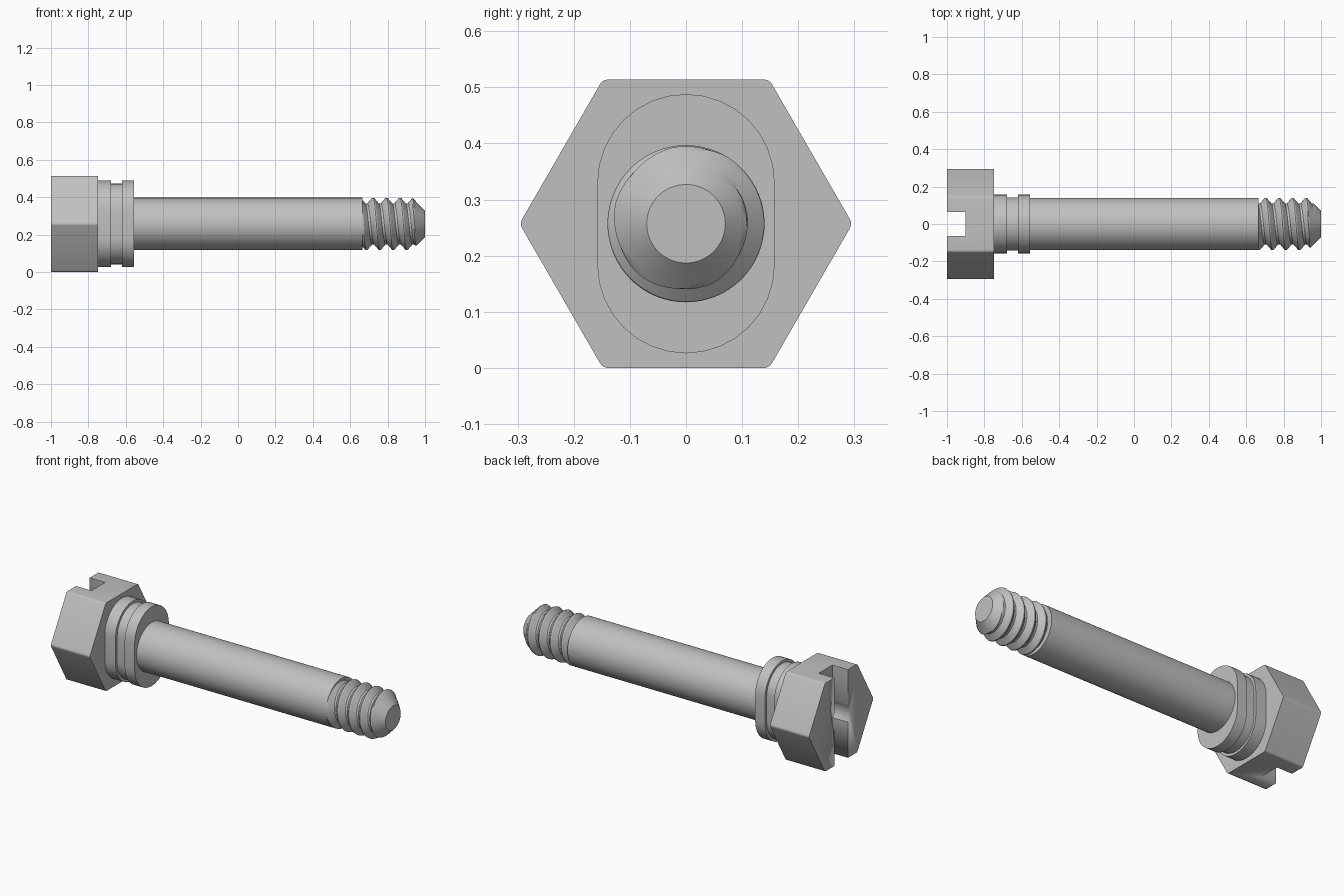
import bpy
import bmesh
from math import sin, cos, pi, radians, tau

cube = bpy.data.objects.get("Cube")
if cube:
    bpy.data.objects.remove(cube, do_unlink=True)

AXIS_Z = 0.257      # height of the bolt's axis
SHAFT_R = 0.14
SHAFT_END = 0.666

steel = bpy.data.materials.new("grey_steel")
steel.use_nodes = True
steel.diffuse_color = (0.53, 0.53, 0.53, 1)
steel.node_tree.nodes["Principled BSDF"].inputs["Base Color"].default_value = (0.53, 0.53, 0.53, 1)


def finish(name, bm, angle=30):
    """Turn a bmesh into a shaded steel object lying on the axis."""
    bmesh.ops.recalc_face_normals(bm, faces=bm.faces)
    mesh = bpy.data.meshes.new(name)
    bm.to_mesh(mesh)
    bm.free()
    mesh.materials.append(steel)
    obj = bpy.data.objects.new(name, mesh)
    obj.location.z = AXIS_Z
    bpy.context.collection.objects.link(obj)
    shade(obj, angle)
    return obj


def shade(obj, angle=30):
    bpy.ops.object.select_all(action='DESELECT')
    obj.select_set(True)
    bpy.context.view_layer.objects.active = obj
    bpy.ops.object.shade_smooth_by_angle(angle=radians(angle))


def prism(outline, x0, x1):
    """Extrude a (y, z) outline along x."""
    bm = bmesh.new()
    face = bm.faces.new([bm.verts.new((x0, y, z)) for y, z in outline])
    new = bmesh.ops.extrude_face_region(bm, geom=[face])["geom"]
    verts = [v for v in new if isinstance(v, bmesh.types.BMVert)]
    bmesh.ops.translate(bm, verts=verts, vec=(x1 - x0, 0, 0))
    return bm


def circle(r, n):
    return [(r * cos(tau * i / n), r * sin(tau * i / n)) for i in range(n)]


def stadium(r, half_straight, n=16):
    """Upright slot shape: two half circles joined by straight sides."""
    pts = []
    for start, lift in ((0, half_straight), (pi, -half_straight)):
        for i in range(n + 1):
            a = start + pi * i / n
            pts.append((r * cos(a), r * sin(a) + lift))
    return pts


# Hexagonal head with softened long edges
bm = prism(circle(AXIS_Z / cos(pi / 6), 6), -1, -0.748)
long_edges = [e for e in bm.edges if abs(e.verts[0].co.x - e.verts[1].co.x) > 0.1]
bmesh.ops.bevel(bm, geom=long_edges, offset=0.009, offset_type='OFFSET',
                segments=4, profile=0.5, affect='EDGES')
head = finish("hex_head", bm)

# Screwdriver slot and centre bore cut into the head
slot_outline = [(-0.063, -0.4), (0.063, -0.4), (0.063, 0.4), (-0.063, 0.4)]
cutters = [finish("slot_cutter", prism(slot_outline, -1.1, -0.9)),
           finish("bore_cutter", prism(circle(0.08, 48), -1.1, -0.82))]
for cutter in cutters:
    cutter.hide_render = True
    mod = head.modifiers.new("cut", 'BOOLEAN')
    mod.operation = 'DIFFERENCE'
    mod.solver = 'EXACT'
    mod.object = cutter
    bpy.context.view_layer.objects.active = head
    bpy.ops.object.modifier_move_to_index(modifier=mod.name, index=0)
    bpy.ops.object.modifier_apply(modifier=mod.name)
    bpy.data.objects.remove(cutter, do_unlink=True)

# Flat-sided collar: two flanges with a groove between them
for name, r, x0, x1 in (("inner_flange", 0.158, -0.748, -0.679),
                        ("collar_groove", 0.143, -0.679, -0.62),
                        ("outer_flange", 0.158, -0.62, -0.556)):
    finish(name, prism(stadium(r, 0.073), x0, x1))

# Plain shaft
finish("shaft", prism(circle(SHAFT_R, 64), -0.556, SHAFT_END))

# Threaded tip: rows follow the helix and are clipped at both ends
PITCH, DEPTH, CREST_X = 0.072, 0.031, 0.722
STEPS, SIDES = 12, 64


def thread_radius(x, a):
    phase = ((x - CREST_X) / PITCH - (a - pi / 2) / tau) % 1
    off_crest = min(phase, 1 - phase) * 2
    cut = min(max((off_crest - 0.12) / 0.73, 0), 1)
    return min(SHAFT_R - DEPTH * cut, 0.07 + 1.03 * (1 - x))


bm = bmesh.new()
first = int((SHAFT_END - CREST_X) / PITCH * STEPS) - 2 * STEPS
rows = []
for k in range(first, first + 8 * STEPS):
    row = []
    for i in range(SIDES + 1):
        a = tau * i / SIDES
        x = CREST_X + PITCH * (k / STEPS + (a - pi / 2) / tau)
        x = min(max(x, SHAFT_END), 1)
        r = thread_radius(x, a)
        row.append(bm.verts.new((x, r * cos(a), r * sin(a))))
    rows.append(row)
for lower, upper in zip(rows, rows[1:]):
    for i in range(SIDES):
        bm.faces.new((lower[i], lower[i + 1], upper[i + 1], upper[i]))
bmesh.ops.remove_doubles(bm, verts=bm.verts, dist=0.0002)
bmesh.ops.holes_fill(bm, edges=[e for e in bm.edges if e.is_boundary])
finish("threaded_tip", bm, 24)
